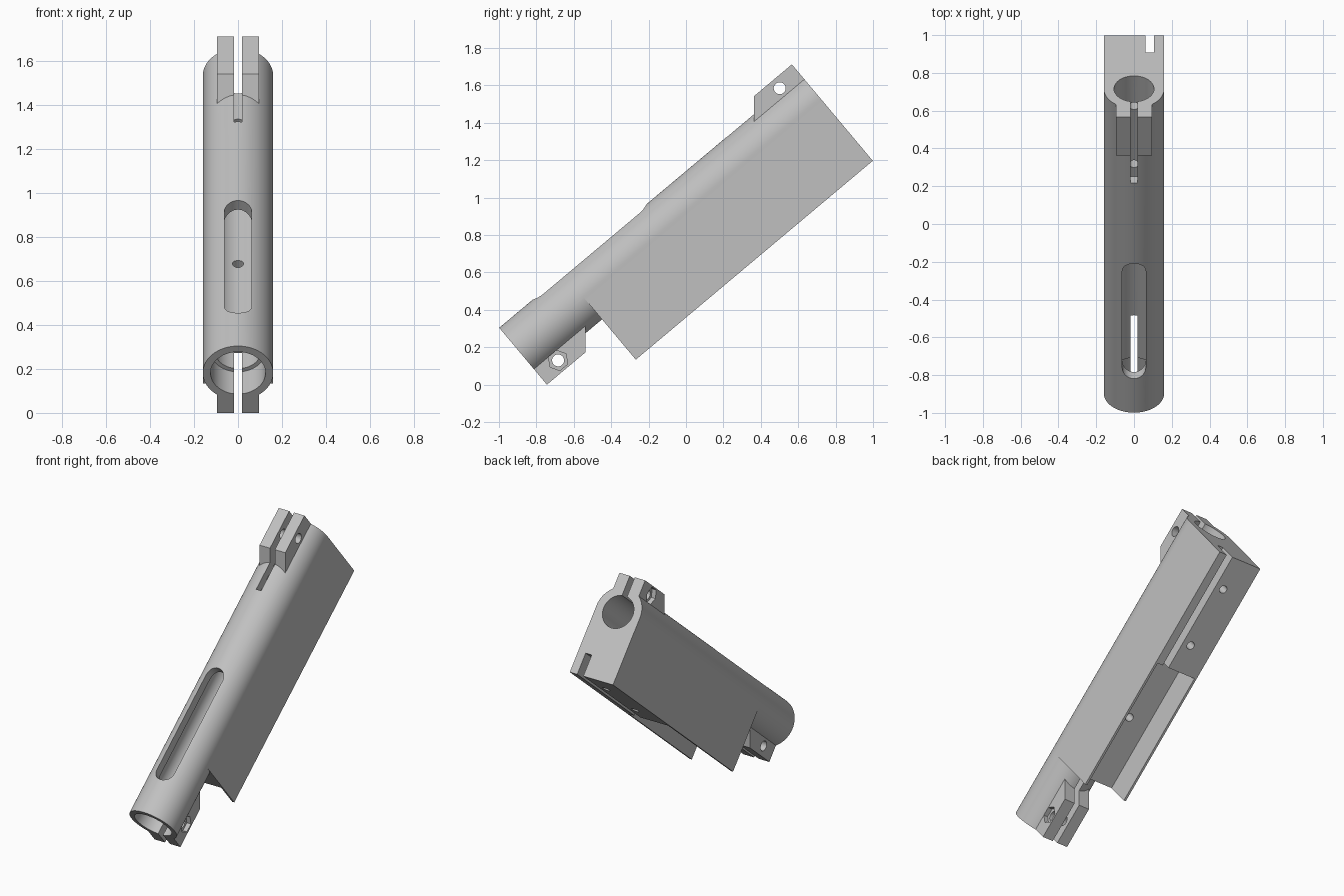
import bpy, bmesh
from math import cos, sin, pi, radians
from mathutils import Matrix, Vector

if "Cube" in bpy.data.objects:
    bpy.data.objects.remove(bpy.data.objects["Cube"])

# Local frame before tilting: x across, y along the tube, z up from the block
TILT = radians(40)
R, AXIS = 0.16, 0.72            # tube radius and axis height
START, END = -0.567, 1.537      # tube ends
BLOCK_START, BLOCK_LOW = -0.117, 0.28
FAR = 0.2                       # overshoot of shapes trimmed later

grey = bpy.data.materials.new("light grey")
grey.use_nodes = True
grey.diffuse_color = (0.53, 0.53, 0.53, 1)
grey.node_tree.nodes["Principled BSDF"].inputs["Base Color"].default_value = grey.diffuse_color

PLACE = {
    "x": lambda a, b, d: (d, a, b),
    "y": lambda a, b, d: (a, d, b),
    "z": lambda a, b, d: (a, b, d),
}


def prism(name, outline, axis, lo, hi):
    """Extrude a closed 2D outline along one axis."""
    bm = bmesh.new()
    put = PLACE[axis]
    low = [bm.verts.new(put(a, b, lo)) for a, b in outline]
    high = [bm.verts.new(put(a, b, hi)) for a, b in outline]
    bm.faces.new(low)
    bm.faces.new(high)
    for i in range(len(low)):
        j = (i + 1) % len(low)
        bm.faces.new((low[i], low[j], high[j], high[i]))
    bmesh.ops.recalc_face_normals(bm, faces=bm.faces)
    mesh = bpy.data.meshes.new(name)
    bm.to_mesh(mesh)
    bm.free()
    mesh.materials.append(grey)
    obj = bpy.data.objects.new(name, mesh)
    bpy.context.collection.objects.link(obj)
    return obj


def circle(a, b, r, n=64):
    return [(a + r * cos(2 * pi * i / n), b + r * sin(2 * pi * i / n)) for i in range(n)]


def box(name, x, y, z):
    outline = [(x[0], y[0]), (x[1], y[0]), (x[1], y[1]), (x[0], y[1])]
    return prism(name, outline, "z", *z)


def combine(target, other, operation):
    """Apply a boolean and remove the helper."""
    mod = target.modifiers.new("boolean", "BOOLEAN")
    mod.operation, mod.object, mod.solver = operation, other, "EXACT"
    other.hide_render = True
    bpy.context.view_layer.objects.active = target
    bpy.ops.object.modifier_apply(modifier=mod.name)
    bpy.data.objects.remove(other)


# Solid parts: tube, block below it, and a clamp lug at each end
body = prism("tube_holder", circle(0, AXIS, R, 96), "y", START - FAR, END + FAR)
lean = 0.839                    # lug ends lean so that they stand upright once tilted
top_lug = [(END + 0.1, 0.953), (1.272, 0.953), (1.272 - 0.203 * lean, 0.75), (END + 0.1, 0.75)]
low_lug = [(START - 0.1, 0.483), (-0.298, 0.483), (-0.298 + 0.207 * lean, 0.69), (START - 0.1, 0.69)]
solids = [
    box("block", (-0.1598, 0.1598), (BLOCK_START, END + 0.15), (BLOCK_LOW, AXIS)),
    prism("upper_lug", top_lug, "x", -0.095, 0.095),
    prism("lower_lug", low_lug, "x", -0.095, 0.095),
]
for part in solids:
    combine(body, part, "UNION")

# Window outline with round ends
w = 0.0625
window = [(w * cos(a), 0.4 + w * sin(a)) for a in [pi * i / 16 for i in range(17)]]
window += [(-x, -0.27 - (y - 0.4)) for x, y in window]

# Cuts: square ends, bore, counterbore, window, clamp slits, block pocket and groove
cuts = [
    box("trim_top", (-1, 1), (END, END + 1), (-1, 2)),
    box("trim_bottom", (-1, 1), (START - 1, START), (-1, 2)),
    prism("bore", circle(0, AXIS, 0.106), "y", START - 0.5, END + 0.5),
    prism("counterbore", circle(0, AXIS, 0.125), "y", START - 0.4, -0.41),
    prism("window_cut", window, "z", AXIS, 1.2),
    box("upper_slit", (-0.018, 0.018), (1.02, END + 0.3), (0.75, 1.1)),
    box("lower_slit", (-0.018, 0.018), (START - 0.3, BLOCK_START), (0.4, 0.68)),
    box("pocket", (-0.145, 0.145), (BLOCK_START - 0.1, 0.75), (0.1, 0.46)),
    box("groove", (0.06, 0.105), (0.7, END + 0.3), (0.15, 0.42)),
]

# Screw holes up through the block
for y in (0.33, 0.93, 1.33):
    cuts.append(prism("screw_hole", circle(0, y, 0.025, 24), "z", 0.1, 0.66))

# Bolt holes across the lugs, each with a hexagonal nut seat on one side
for y, z, side in ((1.405, 0.897, -1), (-0.438, 0.544, 1)):
    cuts.append(prism("bolt_hole", circle(y, z, 0.032, 32), "x", -0.3, 0.3))
    seat = sorted((side * 0.065, side * 0.2))
    cuts.append(prism("nut_seat", circle(y, z, 0.055, 6), "x", *seat))

for cutter in cuts:
    combine(body, cutter, "DIFFERENCE")

# Tilt the finished part and stand it on the ground, centred front to back
body.data.transform(Matrix.Rotation(TILT, 4, "X"))
ys = [v.co.y for v in body.data.vertices]
zs = [v.co.z for v in body.data.vertices]
body.data.transform(Matrix.Translation(Vector((0, -(min(ys) + max(ys)) / 2, -min(zs)))))

bpy.ops.object.select_all(action="DESELECT")
body.select_set(True)
bpy.context.view_layer.objects.active = body
bpy.ops.object.shade_smooth_by_angle(angle=radians(25))
